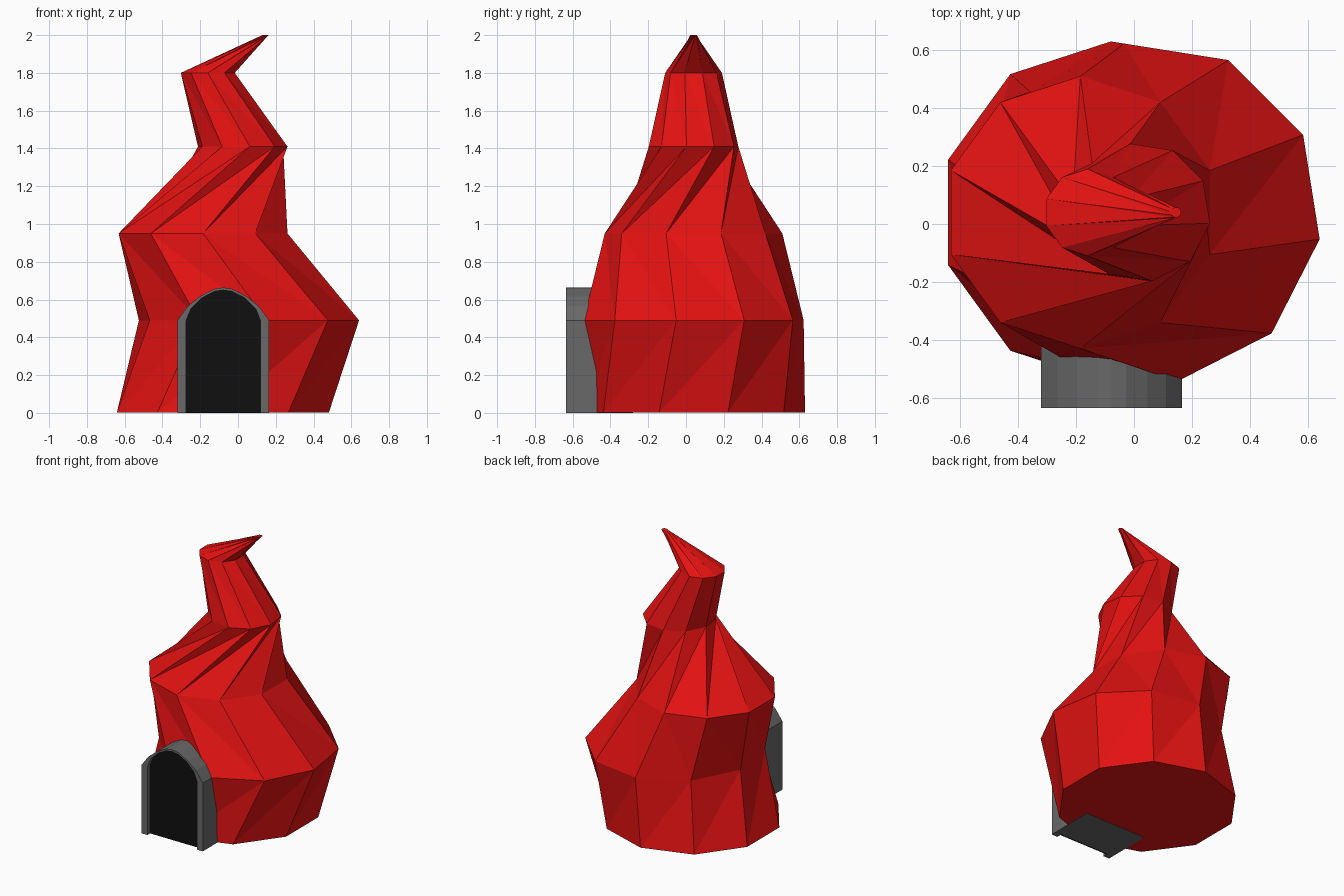
import bpy, bmesh, math

cube = bpy.data.objects.get("Cube")
if cube:
    bpy.data.objects.remove(cube, do_unlink=True)


def material(name, rgb):
    m = bpy.data.materials.new(name)
    m.use_nodes = True
    m.diffuse_color = (*rgb, 1)
    bsdf = next(n for n in m.node_tree.nodes if n.type == 'BSDF_PRINCIPLED')
    bsdf.inputs["Base Color"].default_value = (*rgb, 1)
    return m


RED = material("red", (0.78, 0.006, 0.006))
GREY = material("stone grey", (0.14, 0.14, 0.14))
BLACK = material("black", (0.005, 0.005, 0.005))


def add_object(name, bm, mat):
    bmesh.ops.recalc_face_normals(bm, faces=bm.faces)
    mesh = bpy.data.meshes.new(name)
    bm.to_mesh(mesh)
    bm.free()
    mesh.materials.append(mat)
    obj = bpy.data.objects.new(name, mesh)
    bpy.context.collection.objects.link(obj)
    return obj


def prism(name, profile, y0, y1, mat):
    """Extrude an (x, z) outline from y0 back to y1."""
    bm = bmesh.new()
    face = bm.faces.new([bm.verts.new((x, y0, z)) for x, z in profile])
    out = bmesh.ops.extrude_face_region(bm, geom=[face])["geom"]
    moved = [v for v in out if isinstance(v, bmesh.types.BMVert)]
    bmesh.ops.translate(bm, verts=moved, vec=(0, y1 - y0, 0))
    return add_object(name, bm, mat)


# Twisted flame-shaped tower: ten-sided rings that swing side to side
SIDES = 10
CENTRE_Y = 0.04
RINGS = [  # centre x, height, radius, start angle
    (-0.08, 0.002, 0.59, 18),
    (0.058, 0.49, 0.59, 63),
    (-0.185, 0.95, 0.47, 18),
    (0.025, 1.41, 0.24, 63),
    (-0.16, 1.80, 0.15, 18),
    (0.145, 2.00, 0.018, 63),
]
bm = bmesh.new()
rings = []
for cx, z, r, start in RINGS:
    angles = [math.radians(start + 360 / SIDES * k) for k in range(SIDES)]
    rings.append([bm.verts.new((cx + r * math.cos(a), CENTRE_Y + r * math.sin(a), z))
                  for a in angles])
for band, (lo, hi) in enumerate(zip(rings, rings[1:])):
    for k in range(SIDES):
        n = (k + 1) % SIDES
        if band == 0:  # the lowest band folds the other way
            tris = (lo[k], lo[n], hi[k]), (lo[n], hi[n], hi[k])
        else:
            tris = (lo[k], lo[n], hi[n]), (lo[k], hi[n], hi[k])
        for t in tris:
            bm.faces.new(t)
bm.faces.new(rings[0][::-1])
bm.faces.new(rings[-1])
add_object("flame_tower", bm, RED)

# Arched doorway
DOOR_X = -0.078


def arch(half):
    """Mirror half an arch (offset from the centre, height) about its top point."""
    left = [(DOOR_X - dx, z) for dx, z in half]
    right = [(DOOR_X + dx, z) for dx, z in half[-2::-1]]
    return left + right


outer = arch([(0.243, 0), (0.243, 0.49), (0.188, 0.565), (0.124, 0.617),
              (0.05, 0.656), (0, 0.664)])
inner = arch([(0.196, 0), (0.196, 0.49), (0.172, 0.55), (0.114, 0.608),
              (0.047, 0.643), (0, 0.65)])
prism("door_frame", outer + inner[::-1], -0.635, -0.28, GREY)
prism("door_backing", inner, -0.596, -0.28, GREY)
prism("door_panel", inner, -0.605, -0.597, BLACK)
